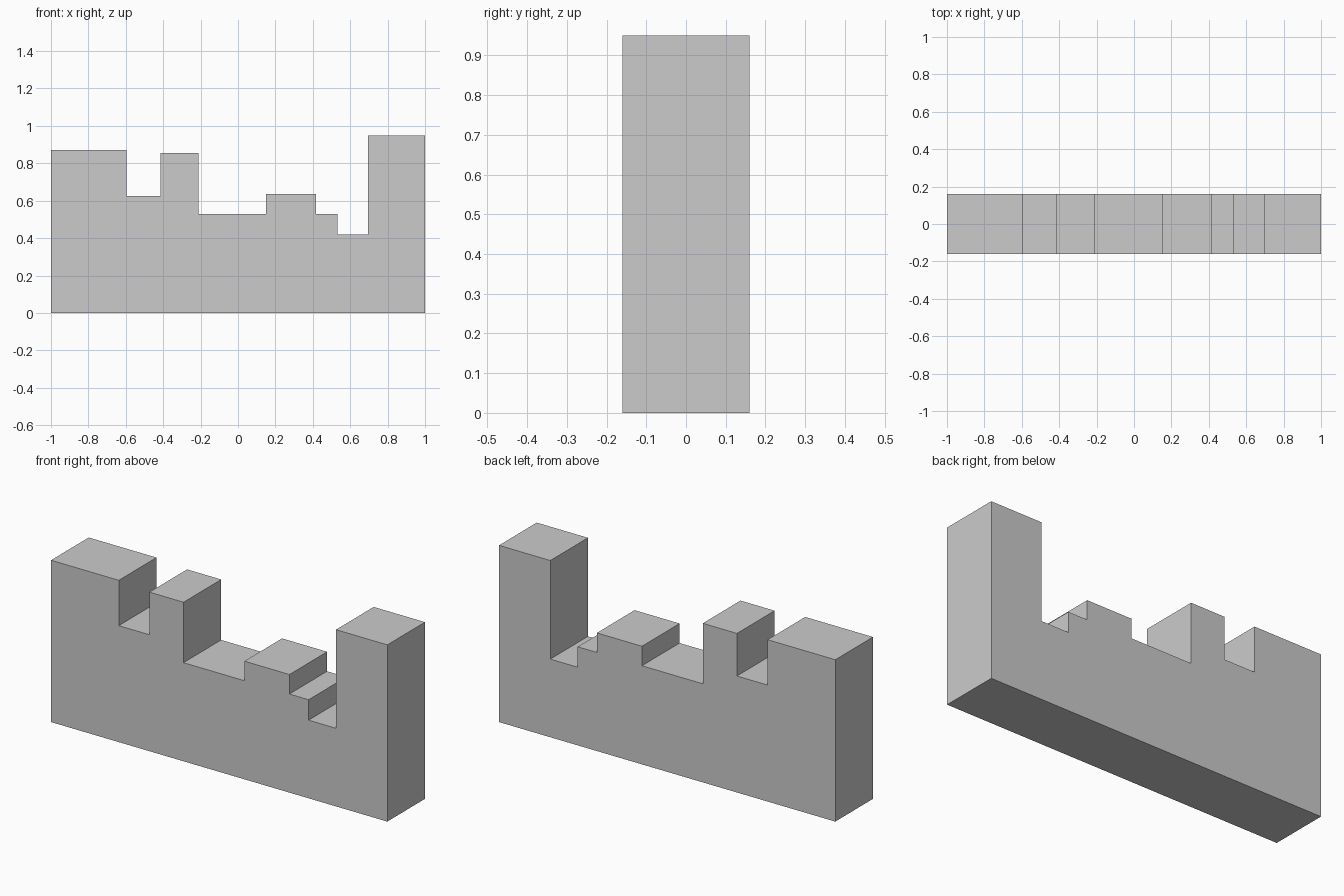
import bpy, bmesh

if "Cube" in bpy.data.objects:
    bpy.data.objects.remove(bpy.data.objects["Cube"])

HALF_DEPTH = 0.16
# Skyline steps: (right edge x, height), running left to right from x = -1
STEPS = [(-0.597, 0.87), (-0.415, 0.626), (-0.212, 0.855), (0.15, 0.53),
         (0.418, 0.635), (0.532, 0.53), (0.695, 0.42), (1.0, 0.95)]


def extrude_profile(name, points, half_depth):
    """Closed x-z outline extruded along y into a solid."""
    bm = bmesh.new()
    face = bm.faces.new([bm.verts.new((x, -half_depth, z)) for x, z in points])
    ext = bmesh.ops.extrude_face_region(bm, geom=[face], use_keep_orig=True)
    verts = [g for g in ext["geom"] if isinstance(g, bmesh.types.BMVert)]
    bmesh.ops.translate(bm, verts=verts, vec=(0, 2 * half_depth, 0))
    bmesh.ops.recalc_face_normals(bm, faces=bm.faces)
    mesh = bpy.data.meshes.new(name)
    bm.to_mesh(mesh)
    bm.free()
    obj = bpy.data.objects.new(name, mesh)
    bpy.context.collection.objects.link(obj)
    return obj


# Stepped wall outline: base corner, then the skyline, then the other base corner
outline = [(-1.0, 0.0)]
left = -1.0
for right, height in STEPS:
    outline += [(left, height), (right, height)]
    left = right
outline.append((1.0, 0.0))

extrude_profile("stepped_wall", outline, HALF_DEPTH)
